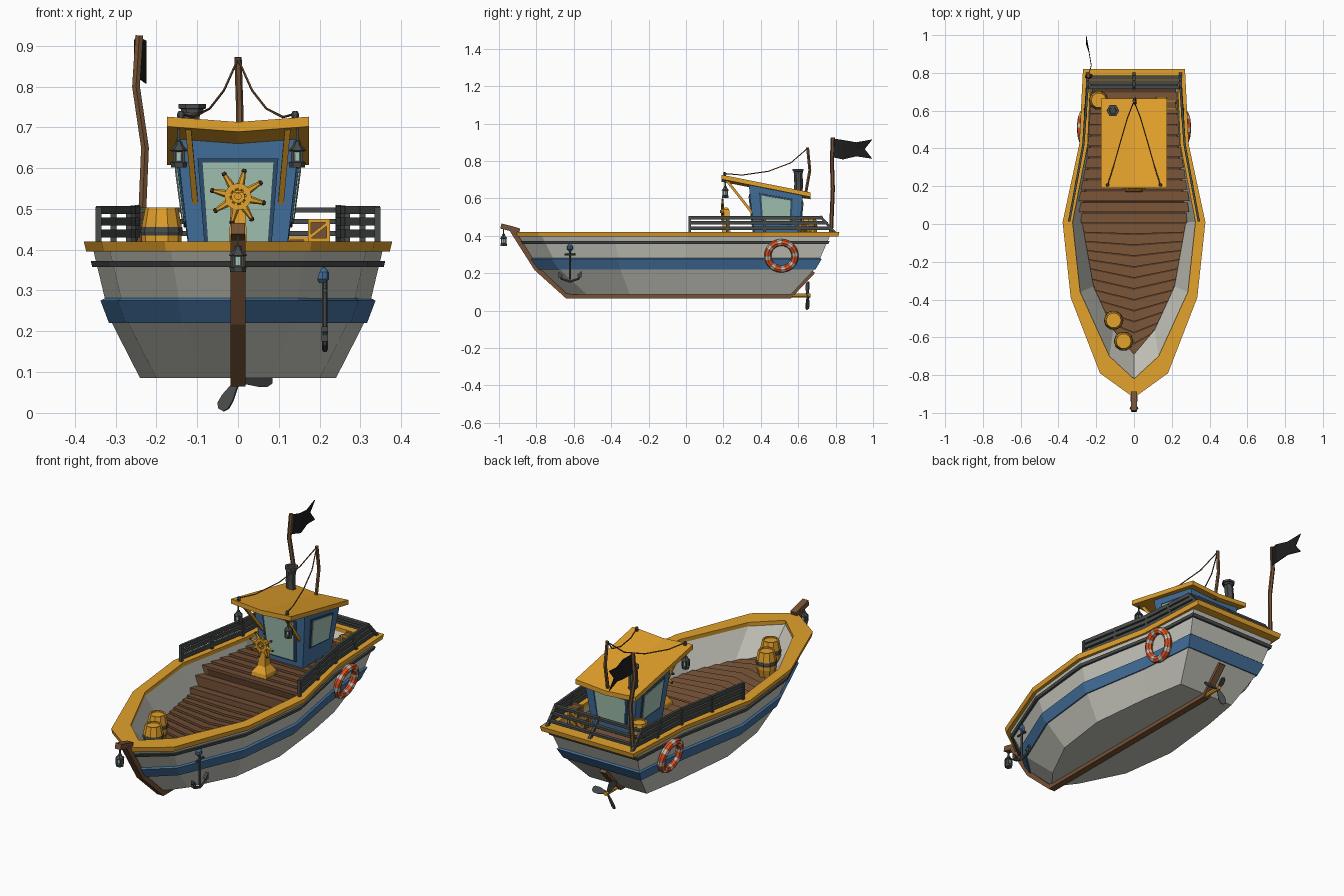
import bpy, bmesh, math
from mathutils import Vector, Matrix

cube = bpy.data.objects.get("Cube")
if cube:
    bpy.data.objects.remove(cube, do_unlink=True)


def material(name, *rgb):
    m = bpy.data.materials.new(name)
    m.use_nodes = True
    m.diffuse_color = (*rgb, 1)
    m.node_tree.nodes["Principled BSDF"].inputs["Base Color"].default_value = (*rgb, 1)
    return m


CREAM = material("cream paint", .56, .56, .5)
BLUE = material("blue paint", .06, .17, .35)
NAVY = material("dark blue trim", .03, .08, .16)
YELLOW = material("yellow paint", .77, .36, .025)
WOOD = material("deck wood", .18, .085, .037)
DARK = material("dark wood", .09, .042, .02)
GREY = material("dark iron", .065, .07, .07)
BLACK = material("black cloth", .012, .012, .013)
RED = material("orange red", .72, .09, .02)
GLASS = material("pale glass", .38, .57, .47)


# Geometry helpers: each returns (verts, faces); make() merges them into a part
def make(name, geos, mat):
    verts, faces = [], []
    for v, f in geos:
        faces += [[i + len(verts) for i in face] for face in f]
        verts += v
    me = bpy.data.meshes.new(name)
    me.from_pydata(verts, [], faces)
    bm = bmesh.new()
    bm.from_mesh(me)
    bmesh.ops.recalc_face_normals(bm, faces=bm.faces)
    bm.to_mesh(me)
    bm.free()
    me.materials.append(mat)
    ob = bpy.data.objects.new(name, me)
    bpy.context.collection.objects.link(ob)
    return ob


def loft(rings, start=True, end=True, closed=False):
    n, k = len(rings[0]), len(rings)
    verts = [Vector(p) for r in rings for p in r]
    faces = [[i * n + j, i * n + (j + 1) % n, (i + 1) % k * n + (j + 1) % n, (i + 1) % k * n + j]
             for i in range(k if closed else k - 1) for j in range(n)]
    if start and not closed:
        faces.append(list(range(n)))
    if end and not closed:
        faces.append(list(range((k - 1) * n, k * n)))
    return verts, faces


def sweep(pts, w, h=None, n=4):
    """Bar along a path; h is measured along the axis the path uses least."""
    h = h or w
    pts = [Vector(p) for p in pts]
    span = [max(p[i] for p in pts) - min(p[i] for p in pts) for i in range(3)]
    ref = Vector([float(i == span.index(min(span))) for i in range(3)])
    k = math.sqrt(.5) if n == 4 else .5
    rings = []
    for i, p in enumerate(pts):
        t = (pts[min(i + 1, len(pts) - 1)] - pts[max(i - 1, 0)]).normalized()
        a = t.cross(ref).normalized()
        b = a.cross(t)
        angles = [2 * math.pi * (j + .5) / n for j in range(n)]
        rings.append([p + a * math.cos(q) * w * k + b * math.sin(q) * h * k for q in angles])
    return loft(rings)


def lathe(profile, loc, n=8):
    return loft([[Vector(loc) + Vector((r * math.cos(2 * math.pi * j / n), r * math.sin(2 * math.pi * j / n), z))
                  for j in range(n)] for r, z in profile])


def place(geo, matrix):
    return [matrix @ v for v in geo[0]], geo[1]


def box(c, s):
    x, y, z = c
    return sweep([(x, y, z - s[2] / 2), (x, y, z + s[2] / 2)], s[1], s[0])


# Half outlines from bow to stern
TOP = [(0, -.9), (.165, -.77), (.315, -.385), (.355, .01), (.275, .42), (.255, .77)]
BOTTOM = [(0, -.64), (.085, -.53), (.2, -.3), (.24, 0), (.205, .33), (.165, .56)]
RIM_OUT = [(0, -.92), (.18, -.79), (.335, -.39), (.378, .01), (.29, .42), (.27, .82)]
RIM_IN = [(0, -.82), (.13, -.7), (.285, -.36), (.325, .01), (.245, .42), (.23, .755)]
DECK = [(0, -.69), (.11, -.56), (.215, -.33), (.275, .01), (.235, .42), (.21, .68)]


def ring(half, z, d=0):
    """Full outline at height z, pushed outward by about d."""
    pts = [(x * (1 + d / .3), y * (1 + d / .8), z) for x, y in half]
    return pts + [(-x, y, z) for x, y, z in reversed(pts[1:])]


def blend(a, b, f):
    return [(p[0] + (q[0] - p[0]) * f, p[1] + (q[1] - p[1]) * f) for p, q in zip(a, b)]


def hull(f):
    return blend(BOTTOM, TOP, f)


# Hull, painted bands, rim and inner wall
make("hull", [loft([ring(hull(f), z) for z, f in ((.4, 1), (.28, .75), (.22, .6), (.085, 0))],
                   start=False)], CREAM)
make("blue_band", [loft([ring(hull(f), z, d) for z, f, d in
     ((.22, .6, -.004), (.22, .6, .007), (.275, .74, .011), (.283, .76, -.004))], closed=True)], BLUE)
make("rub_rail", [loft([ring(hull(f), z, d) for z, f, d in
     ((.357, .91, -.004), (.357, .91, .011), (.372, .94, .011), (.372, .94, -.004))], closed=True)], GREY)
make("rim", [loft([ring(RIM_OUT, .395, -.005), ring(RIM_OUT, .42), ring(RIM_IN, .42), ring(RIM_IN, .395)],
                  closed=True)], YELLOW)
make("inner_wall", [loft([ring(RIM_IN, .4), ring(DECK, .27)], start=False, end=False)], CREAM)
make("deck_base", [loft([ring(DECK, .268), ring(DECK, .274)])], DARK)


# Deck planks, chevron toward the bow and raised aft
def half_width(half, y):
    for (x0, y0), (x1, y1) in zip(half, half[1:]):
        if y <= y1:
            return x0 + (x1 - x0) * max(0, (y - y0) / (y1 - y0))
    return half[-1][0]


planks, y, step = [], -.69, .058
while y < .68:
    rise = min(1, max(0, (y + .02) / .13))
    z = .285 + .09 * rise
    half = blend(DECK, RIM_IN, .75 * rise)
    section = []
    for e, dz in ((y, 0), (y + step - .007, -.007)):
        s = .05 * min(1, max(0, -e / .3))
        w = half_width(half, e + s)
        section.append([(-w, e + s, z + dz), (0, e, z + dz), (w, e + s, z + dz),
                        (w, e + s, z - .05), (0, e, z - .05), (-w, e + s, z - .05)])
    planks.append(loft(section))
    y += step
make("deck_planks", planks, WOOD)
make("aft_deck_base", [loft([[(-.26, .12, z), (.26, .12, z), (.23, .42, z), (.22, .725, z),
                              (-.22, .725, z), (-.23, .42, z)] for z in (.335, .362)])], DARK)

# Stem, keel and sternpost
make("keel", [sweep([(0, -.93, .43), (0, -.8, .225), (0, -.64, .078), (0, .56, .078), (0, .68, .21)],
                    .026, .036)], WOOD)
make("bow_post", [sweep([(0, -.89, .425), (0, -.93, .437), (0, -.99, .452)], .028, .034)], WOOD)


# Railing around the stern, leaning inboard at the back
def rail_path(z):
    half = [(.342, .02), (.268, .42), (.246, .775 - (z - .44) * .9)]
    return [(x, y, z) for x, y in half] + [(-x, y, z) for x, y in reversed(half)]


rails = [sweep([a, b], .012, .02) for z in (.44, .469, .497) for a, b in zip(rail_path(z), rail_path(z)[1:])]
feet, heads = rail_path(.41), rail_path(.505)
for i in range(5):
    for t in (0, .5) if i < 4 else (0, .5, 1):
        rails.append(sweep([Vector(p[i]).lerp(Vector(p[i + 1]), t) for p in (feet, heads)], .014))
make("railing", rails, GREY)

# Cabin with flared walls
low = [(-.115, .37, .36), (.115, .37, .36), (.115, .6, .36), (-.115, .6, .36)]
high = [(-.152, .335, .678), (.152, .335, .678), (.152, .625, .622), (-.152, .625, .622)]
make("cabin", [loft([low, high])], BLUE)


def wall_plate(i, u0, u1, v0, v1, depth):
    a, b, c, d = (Vector(p) for p in (low[i], low[(i + 1) % 4], high[(i + 1) % 4], high[i]))
    normal = (b - a).cross(d - a).normalized()
    quad = [a.lerp(b, u).lerp(d.lerp(c, u), v) for u, v in ((u0, v0), (u1, v0), (u1, v1), (u0, v1))]
    return loft([quad, [p + normal * depth for p in quad]])


spans = [(.2, .8, .15, .8), (.22, .78, .38, .84), (.2, .8, .3, .84), (.22, .78, .38, .84)]
make("window_frames", [wall_plate(i, u0 - .04, u1 + .04, v0 - .03, v1 + .03, .005)
                       for i, (u0, u1, v0, v1) in enumerate(spans)], NAVY)
make("window_glass", [wall_plate(i, *s, .008) for i, s in enumerate(spans)], GLASS)

# Roof with a slight valley, and its struts
make("roof", [loft([[(-.174, y, z), (0, y, z - .013), (.174, y, z), (.174, y, z - .024),
                     (0, y, z - .037), (-.174, y, z - .024)] for y, z in ((.19, .726), (.665, .632))])], YELLOW)
make("roof_struts", [sweep([(s * .122, .215, .7), (s * .105, .36, .515)], .014) for s in (-1, 1)], YELLOW)

# Chimney
make("chimney", [sweep([(-.112, .6, .61), (-.118, .602, .68), (-.112, .6, .745)], .046, n=6),
                 lathe([(.028, .735), (.028, .745), (.034, .746), (.034, .757), (.02, .757), (.018, .75)],
                       (-.112, .6, 0), 6)], GREY)

# Mast, stay ropes and their roof eyes
make("mast", [sweep([(.005, .635, .6), (.004, .662, .75), (0, .65, .872)], .018, n=6)], WOOD)
make("stay_ropes", [sweep([(0, .65, .868), (s * .035, .56, .79), (s * .07, .44, .745), (s * .11, .3, .725),
                           (s * .14, .205, .733)], .006, n=5) for s in (-1, 1)], WOOD)
make("rope_eyes", [lathe([(.008, .72), (.01, .732), (.006, .74)], (s * .14, .207, 0), 6) for s in (-1, 1)], GREY)

# Flagpole and swallowtail flag
make("flagpole", [sweep([(-.238, .775, .41), (-.228, .785, .65), (-.25, .78, .8), (-.242, .785, .925)],
                        .022, n=6)], WOOD)
rows = [(-.243, .785, .785, .92, .82), (-.228, .84, .84, .912, .808), (-.24, .91, .91, .9, .825),
        (-.255, .995, .955, .915, .812)]
verts = [Vector(p) for x, y, ym, t, b in rows for p in ((x, y, t), (x, ym, (t + b) / 2), (x, y, b))]
faces = [[3 * i + j, 3 * i + j + 1, 3 * i + j + 4, 3 * i + j + 3] for i in range(3) for j in range(2)]
make("flag", [(verts, faces)], BLACK).modifiers.new("thickness", "SOLIDIFY").thickness = .004

# Hanging lanterns: two at the roof front, one at the bow
spots = [(-.145, .21, .602), (.145, .21, .602), (0, -.975, .345)]
iron, panes = [], []
for p in spots:
    iron += [lathe([(.019, 0), (.021, .012), (.013, .016)], p, 6),
             lathe([(.015, .038), (.023, .041), (.01, .055), (.008, .063), (.004, .066)], p, 6),
             sweep([Vector(p) + Vector((0, 0, .06)), Vector(p) + Vector((0, 0, .1))], .006)]
    iron += [sweep([Vector(p) + Vector((x, y, .01)), Vector(p) + Vector((x, y, .045))], .007)
             for x in (-.011, .011) for y in (-.011, .011)]
    panes.append(lathe([(.011, .01), (.012, .04)], p, 6))
make("lantern_frames", iron, GREY)
make("lantern_glass", panes, GLASS)

# Ship's wheel on its pedestal
hub = Vector((0, .195, .53))
make("wheel_pedestal", [loft([[(x * w, .215 + y * w, z) for x, y in ((-1, -1), (1, -1), (1, 1), (-1, 1))]
     for w, z in ((.045, .37), (.042, .39), (.022, .42), (.016, .54), (.008, .55))])], YELLOW)
spin = [Matrix.Translation(hub) @ Matrix.Rotation(math.tau * (i + .3) / 8, 4, "Y") for i in range(8)]
wheel = [place(lathe([(.006, .015), (.009, .035), (.005, .062)], (0, 0, 0), 6), m) for m in spin]
wheel.append(loft([[hub + Vector((r * math.cos(a), d, r * math.sin(a))) for r, d in
     ((.02, -.008), (.033, -.008), (.033, .008), (.02, .008))]
     for a in (math.tau * i / 16 for i in range(16))], closed=True))
wheel.append(sweep([hub - Vector((0, .012, 0)), hub + Vector((0, .02, 0))], .018, n=8))
make("steering_wheel", wheel, YELLOW)
make("wheel_knobs", [place(lathe([(.004, .06), (.007, .064), (.004, .07)], (0, 0, 0), 6), m) for m in spin], DARK)

# Barrels and crates
barrels = [(-.187, .655, .372), (-.108, -.51, .28), (-.055, -.62, .28)]
make("barrels", [lathe([(.038, 0), (.049, .045), (.049, .085), (.04, .132), (.033, .132), (.033, .125)], p, 10)
                 for p in barrels], YELLOW)
make("barrel_hoops", [lathe([(.05, .063), (.052, .072), (.05, .084)], p, 10) for p in barrels], GREY)
crates = [(.198, .63, .4), (.198, .63, .448), (.145, .645, .405)]
make("crates", [box(p, (.046, .046, .046)) for p in crates], WOOD)
make("crate_slats", [sweep([(x + i * .023, y + j * .023, z - .026), (x + i * .023, y + j * .023, z + .026)], .008)
     for x, y, z in crates for i in (-1, 1) for j in (-1, 1)]
     + [sweep([(x - .026, y + j * .023, z + k), (x + .026, y + j * .023, z + m)], .008)
        for x, y, z in crates for j in (-1, 1) for k, m in ((-.023, -.023), (.023, .023), (-.02, .02))], YELLOW)

# Life rings lying against both sides of the hull
for side, label in ((1, "left"), (-1, "right")):
    bpy.ops.mesh.primitive_torus_add(major_segments=24, minor_segments=8, major_radius=.073, minor_radius=.019,
                                     location=(side * .268, .51, .293),
                                     rotation=(0, side * math.radians(102), 0))
    ob = bpy.context.object
    ob.name = label + "_life_ring"
    ob.data.materials.append(RED)
    ob.data.materials.append(CREAM)
    for f in ob.data.polygons:
        angle = math.atan2(f.center.y, f.center.x) % math.tau
        f.material_index = int(int(angle / math.tau * 24) % 3 == 0)

# Anchor hanging from a blue fairlead
ax, ay = .213, -.62
make("anchor_fairlead", [sweep([(.17, ay, .34), (ax, ay, .34)], .02, n=8),
                         lathe([(.006, .318), (.016, .328), (.016, .345), (.006, .356)], (ax - .006, ay, 0))], BLUE)
make("anchor", [sweep([(ax, ay, .325), (ax, ay, .165)], .013, n=6),
                sweep([(ax, ay - .03, .3), (ax, ay + .03, .3)], .012, n=6),
                sweep([(ax, ay + y, z) for y, z in ((-.06, .2), (-.045, .17), (0, .155), (.045, .17), (.06, .2))],
                      .014, n=6)]
     + [loft([[(ax + x, ay + s * y, z) for y, z in ((.035, .185), (.062, .175), (.06, .212))]
              for x in (-.008, .008)]) for s in (-1, 1)], GREY)

# Propeller and shaft
make("propeller_shaft", [sweep([(0, .54, .08), (0, .665, .08)], .022, n=8)], YELLOW)
blade = loft([[(w * x, d, r) for x, d in ((-1, -.003), (1, -.003), (1, .003), (-1, .003))]
              for r, w in ((.008, .007), (.05, .017), (.072, .017), (.084, .008))])
make("propeller", [place(blade, Matrix.Translation((0, .65, .08)) @ Matrix.Rotation(math.radians(a), 4, "Y")
                         @ Matrix.Rotation(math.radians(30), 4, "Z")) for a in (-30, 90, 210)], GREY)
